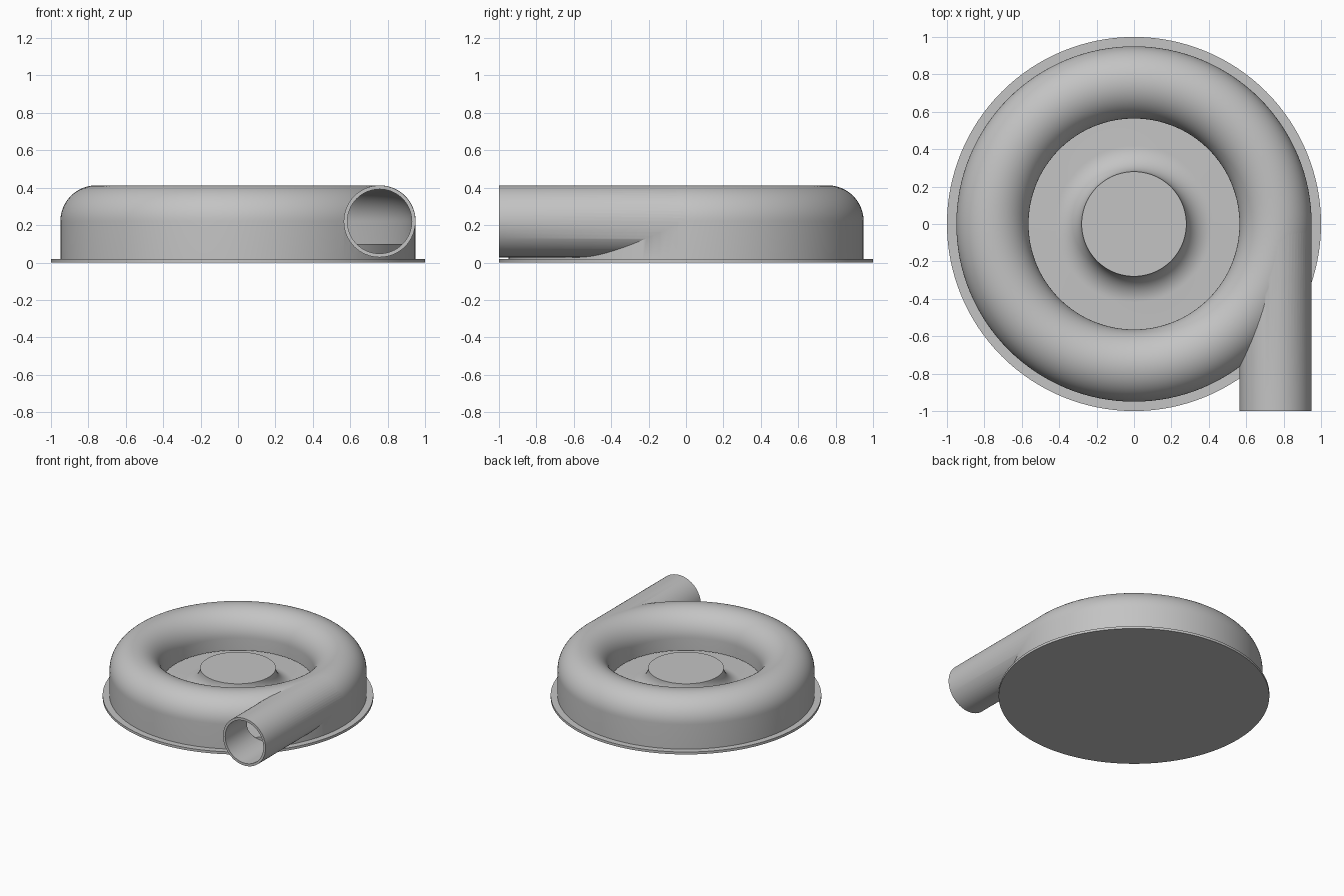
import bpy, bmesh, math
from mathutils import Vector, Matrix

cube = bpy.data.objects.get("Cube")
if cube:
    bpy.data.objects.remove(cube, do_unlink=True)

SEGMENTS = 128
TUBE_R, TUBE_Z = 0.757, 0.22      # centre of the scroll tube section
OUTER, INNER = 0.193, 0.173       # outside and inside radius of the tube

grey = bpy.data.materials.new("plain grey")
grey.use_nodes = True
grey.diffuse_color = (0.55, 0.55, 0.55, 1)
grey.node_tree.nodes["Principled BSDF"].inputs["Base Color"].default_value = grey.diffuse_color


def make_object(name, bm):
    bmesh.ops.recalc_face_normals(bm, faces=bm.faces)
    mesh = bpy.data.meshes.new(name)
    bm.to_mesh(mesh)
    bm.free()
    mesh.materials.append(grey)
    obj = bpy.data.objects.new(name, mesh)
    bpy.context.collection.objects.link(obj)
    return obj


def lathe(name, profile, closed=False):
    """Turn an (r, z) profile around the z axis."""
    bm = bmesh.new()
    verts = [bm.verts.new((r, 0, z)) for r, z in profile]
    edges = [bm.edges.new(pair) for pair in zip(verts, verts[1:])]
    if closed:
        edges.append(bm.edges.new((verts[-1], verts[0])))
    bmesh.ops.spin(bm, geom=verts + edges, cent=(0, 0, 0), axis=(0, 0, 1),
                   angle=math.tau, steps=SEGMENTS, use_merge=True)
    bmesh.ops.remove_doubles(bm, verts=bm.verts, dist=1e-5)
    return make_object(name, bm)


def arc(r, z, radius, start, end, steps):
    angles = [math.radians(start + (end - start) * i / steps) for i in range(steps + 1)]
    return [(r + radius * math.cos(a), z + radius * math.sin(a)) for a in angles]


def pipe(name, radius, y0, y1):
    """Straight cylinder along y at the tube centre."""
    bm = bmesh.new()
    place = Matrix.Translation(Vector((TUBE_R, (y0 + y1) / 2, TUBE_Z))) @ Matrix.Rotation(math.pi / 2, 4, 'X')
    bmesh.ops.create_cone(bm, cap_ends=True, segments=64, radius1=radius, radius2=radius,
                          depth=y1 - y0, matrix=place)
    return make_object(name, bm)


def boolean(target, other, operation):
    mod = target.modifiers.new(operation.lower(), 'BOOLEAN')
    mod.object, mod.operation, mod.solver = other, operation, 'EXACT'
    bpy.context.view_layer.objects.active = target
    bpy.ops.object.modifier_apply(modifier=mod.name)
    bpy.data.objects.remove(other, do_unlink=True)


# Mounting flange
flange = lathe("base_flange", [(0, 0), (1, 0), (1, 0.02), (0, 0.02)])

# Back plate with a flared hub
hub_flare = arc(0.42, 0.24, 0.14, 180, 270, 14)
plate = lathe("back_plate_and_hub",
              [(0, 0.24)] + hub_flare + [(0.925, 0.1), (0.925, 0.01), (0, 0.01)])

# Scroll housing: rounded ring joined to a tangential outlet, then hollowed
crown = arc(TUBE_R, TUBE_Z, OUTER, 180, 0, 32)
housing = lathe("scroll_housing",
                [(0.6, 0.01), (0.6, 0.12), (0.564, 0.12)] + crown + [(0.95, 0.01)], closed=True)
boolean(housing, pipe("outlet_pipe", OUTER - 0.001, -1, 0), 'UNION')
hollow = arc(TUBE_R, TUBE_Z, INNER, 180, 0, 32)
boolean(housing, lathe("ring_cutter", [(0.584, -0.1)] + hollow + [(0.93, -0.1)], closed=True), 'DIFFERENCE')
boolean(housing, pipe("outlet_cutter", INNER - 0.001, -1.1, -0.01), 'DIFFERENCE')

# Smooth shading with crisp rims
bpy.ops.object.select_all(action='DESELECT')
for obj in (flange, plate, housing):
    obj.select_set(True)
bpy.context.view_layer.objects.active = housing
bpy.ops.object.shade_smooth_by_angle(angle=math.radians(30))
